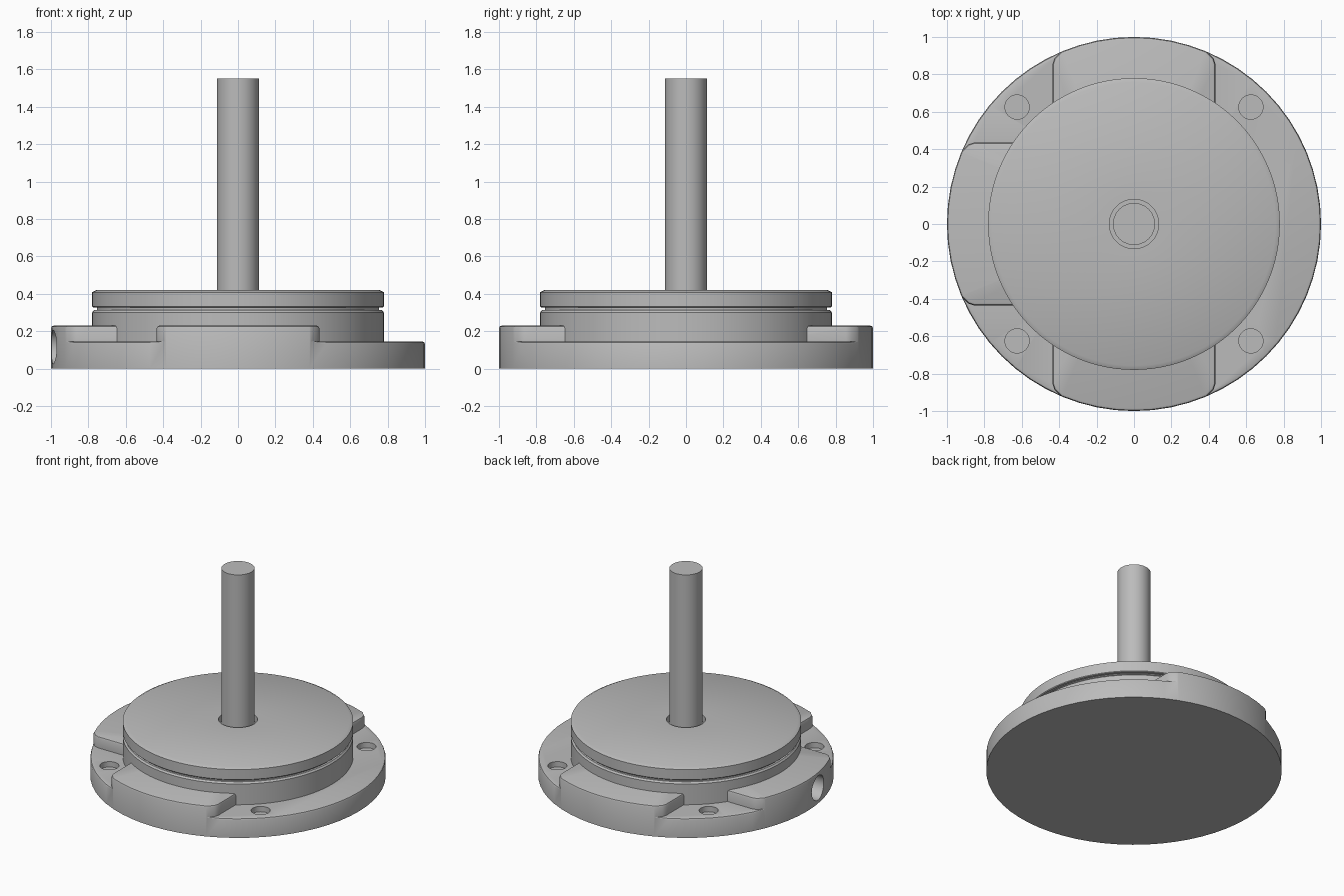
import bpy, bmesh, math
from mathutils import Matrix, Vector

if "Cube" in bpy.data.objects:
    bpy.data.objects.remove(bpy.data.objects["Cube"])

metal = bpy.data.materials.new("plain_grey")
metal.use_nodes = True
grey = (0.5, 0.5, 0.5, 1)
metal.diffuse_color = grey
metal.node_tree.nodes["Principled BSDF"].inputs["Base Color"].default_value = grey


def finish(bm, name):
    bmesh.ops.recalc_face_normals(bm, faces=bm.faces)
    mesh = bpy.data.meshes.new(name)
    bm.to_mesh(mesh)
    bm.free()
    ob = bpy.data.objects.new(name, mesh)
    bpy.context.collection.objects.link(ob)
    mesh.materials.append(metal)
    return ob


def lathe(name, profile, steps=64):
    """Revolve (radius, height) points around z."""
    bm = bmesh.new()
    verts = [bm.verts.new((r, 0, z)) for r, z in profile]
    edges = [bm.edges.new(pair) for pair in zip(verts, verts[1:])]
    bmesh.ops.spin(bm, geom=verts + edges, cent=(0, 0, 0), axis=(0, 0, 1),
                   angle=math.tau, steps=steps)
    bmesh.ops.remove_doubles(bm, verts=bm.verts, dist=0.0001)
    return finish(bm, name)


def prism(name, outline, low, high):
    bm = bmesh.new()
    face = bm.faces.new([bm.verts.new((x, y, low)) for x, y in outline])
    top = bmesh.ops.extrude_face_region(bm, geom=[face])["geom"]
    bmesh.ops.translate(bm, vec=(0, 0, high - low),
                        verts=[v for v in top if isinstance(v, bmesh.types.BMVert)])
    return finish(bm, name)


def rod(name, radius, depth, centre, axis="Z"):
    bm = bmesh.new()
    turn = Matrix.Rotation(math.pi / 2, 4, "Y") if axis == "X" else Matrix()
    bmesh.ops.create_cone(bm, cap_ends=True, segments=32, radius1=radius,
                          radius2=radius, depth=depth,
                          matrix=Matrix.Translation(Vector(centre)) @ turn)
    return finish(bm, name)


def carve(target, cutter):
    cutter.hide_render = True
    mod = target.modifiers.new("carve", "BOOLEAN")
    mod.operation = "DIFFERENCE"
    mod.solver = "EXACT"
    mod.object = cutter
    bpy.context.view_layer.objects.active = target
    bpy.ops.object.modifier_apply(modifier=mod.name)
    bpy.data.objects.remove(cutter)


def smooth(ob):
    bpy.ops.object.select_all(action="DESELECT")
    ob.select_set(True)
    bpy.context.view_layer.objects.active = ob
    bpy.ops.object.shade_smooth_by_angle(angle=math.radians(30))


# Mounting flange: full disc with low areas cut between three raised pads
flange = lathe("mounting_flange", [(0, 0), (1, 0), (1, 0.23), (0, 0.23)])
floor, far = 0.145, 1.2
pad_edge = [(0.435, 0.435), (0.435, 0.855), (0.425, 0.885), (0.40, 0.91),
            (0.36, 0.95), (0.36, far)]
corner = pad_edge + [(far, far)] + [(y, x) for x, y in reversed(pad_edge[1:])]
for side in (1, -1):
    carve(flange, prism("low_corner", [(-x, side * y) for x, y in corner], floor, 0.5))
open_side = pad_edge + [(far, far), (far, -far)] + [(x, -y) for x, y in reversed(pad_edge)]
carve(flange, prism("low_side", open_side, floor, 0.5))

# Soften the convex upper edges
bm = bmesh.new()
bm.from_mesh(flange.data)
rims = [e for e in bm.edges if len(e.link_faces) == 2 and e.is_convex
        and e.calc_face_angle() > 0.7 and min(v.co.z for v in e.verts) > 0.1]
bmesh.ops.bevel(bm, geom=rims, offset=0.015, segments=2, profile=0.5,
                affect="EDGES", clamp_overlap=False)
bm.to_mesh(flange.data)
bm.free()

# Blind bolt holes and the offset cable port
for x in (-0.625, 0.625):
    for y in (-0.625, 0.625):
        carve(flange, rod("bolt_hole", 0.065, 0.1, (x, y, floor + 0.01)))
carve(flange, rod("cable_port", 0.09, 0.4, (-1, -0.15, 0.115), "X"))

# Fixed hub, narrow groove and rotating disc with a recess round the shaft
hub = lathe("hub", [(0, 0.1), (0.78, 0.1), (0.78, 0.3), (0.77, 0.312), (0, 0.312)], 96)
neck = lathe("groove_neck", [(0, 0.3), (0.755, 0.3), (0.755, 0.34), (0, 0.34)], 96)
disc = lathe("rotating_disc", [(0, 0.327), (0.775, 0.327), (0.78, 0.332), (0.78, 0.408),
                               (0.757, 0.42), (0.132, 0.42), (0.132, 0.37), (0, 0.37)], 96)

# Shaft
shaft = lathe("shaft", [(0, 0.35), (0.112, 0.35), (0.112, 1.55), (0, 1.55)], 48)

for part in (flange, hub, neck, disc, shaft):
    smooth(part)
